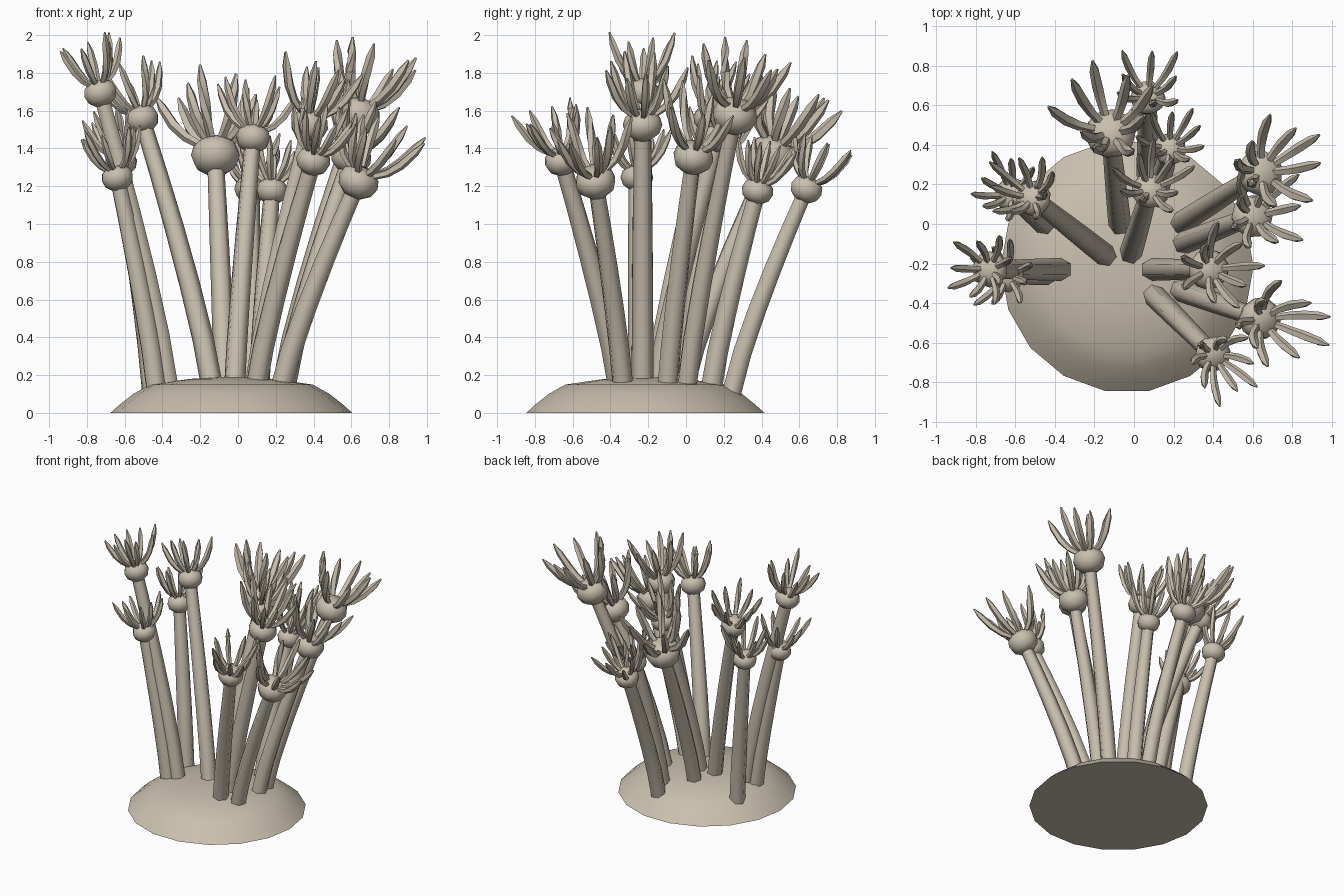
import bpy, bmesh, math, random
from mathutils import Vector

random.seed(7)
if "Cube" in bpy.data.objects:
    bpy.data.objects.remove(bpy.data.objects["Cube"], do_unlink=True)

stone = bpy.data.materials.new("pale_beige")
stone.use_nodes = True
colour = (0.58, 0.52, 0.42, 1)
stone.diffuse_color = colour
stone.node_tree.nodes["Principled BSDF"].inputs["Base Color"].default_value = colour


def finish(bm, name, angle):
    """Turn a bmesh into a smooth shaded object."""
    bmesh.ops.recalc_face_normals(bm, faces=bm.faces[:])
    mesh = bpy.data.meshes.new(name)
    bm.to_mesh(mesh)
    bm.free()
    mesh.materials.append(stone)
    obj = bpy.data.objects.new(name, mesh)
    bpy.context.collection.objects.link(obj)
    bpy.ops.object.select_all(action="DESELECT")
    obj.select_set(True)
    bpy.context.view_layer.objects.active = obj
    bpy.ops.object.shade_smooth_by_angle(angle=math.radians(angle))
    return obj


def tube(bm, points, radii, sides):
    """Skin rings of varying radius along a path, with closed ends."""
    rings = []
    for i, (p, r) in enumerate(zip(points, radii)):
        along = points[min(i + 1, len(points) - 1)] - points[max(i - 1, 0)]
        turn = along.to_track_quat("Z", "Y")
        ring = []
        for k in range(sides):
            a = math.tau * k / sides
            ring.append(bm.verts.new(p + turn @ Vector((r * math.cos(a), r * math.sin(a), 0))))
        rings.append(ring)
    for low, high in zip(rings, rings[1:]):
        for k in range(sides):
            n = (k + 1) % sides
            bm.faces.new((low[k], low[n], high[n], high[k]))
    bm.faces.new(rings[0][::-1])
    bm.faces.new(rings[-1])


# Low domed base
bm = bmesh.new()
dome = [(0.64, 0), (0.59, 0.045), (0.52, 0.1), (0.43, 0.15), (0.22, 0.18), (0.05, 0.19)]
tube(bm, [Vector((-0.035, -0.215, z)) for r, z in dome], [r for r, z in dome], 18)
finish(bm, "domed_base", 50)


def stalk(index, foot, head, size):
    """One leaning stem with a bulb and a crown of curved arms."""
    start, end = Vector((*foot, 0.1)), Vector(head)
    path = []
    for i in range(6):
        t = i / 5
        p = start.lerp(end, t ** 1.2)
        p.z = start.z + (end.z - start.z) * t
        path.append(p)
    bm = bmesh.new()
    tube(bm, path, [0.058, 0.057, 0.055, 0.052, 0.048, 0.044], 6)
    finish(bm, f"stem_{index}", 65)

    axis = (path[-1] - path[-2]).normalized()
    turn = axis.to_track_quat("Z", "Y")

    # Bulb
    bm = bmesh.new()
    profile = [(0.45, -0.8), (0.85, -0.5), (1, -0.05), (0.88, 0.35), (0.5, 0.65)]
    tube(bm, [end + axis * z * size for r, z in profile], [r * size for r, z in profile], 10)
    finish(bm, f"bulb_{index}", 50)

    # Arms, alternating wide and steep
    bm = bmesh.new()
    count = 9
    offset = random.uniform(0, math.tau)
    for k in range(count):
        a = offset + math.tau * (k + random.uniform(-0.2, 0.2)) / count
        spread = (1.08 if k % 2 == 0 else 0.8) * random.uniform(0.9, 1.1)
        tall = random.uniform(0.85, 1.05)
        points = []
        for out, up in [(0.4, 0.4), (1.0, 0.95), (1.4, 1.6), (1.75, 2.5), (1.95, 3.1)]:
            out *= spread
            local = Vector((out * math.cos(a), out * math.sin(a), up * tall))
            points.append(end + turn @ (local * size))
        tube(bm, points, [w * size for w in (0.16, 0.2, 0.23, 0.2, 0.05)], 5)
    finish(bm, f"arms_{index}", 50)


# Foot position, head position, bulb radius
stalks = [
    ((-0.07, -0.02), (-0.12, 0.46, 1.37), 0.13),
    ((0.07, 0.24), (0.07, 0.64, 1.19), 0.09),
    ((0.11, 0.13), (0.18, 0.38, 1.18), 0.085),
    ((-0.02, -0.16), (0.08, 0.17, 1.46), 0.093),
    ((0.23, 0), (0.64, 0.26, 1.58), 0.12),
    ((0.24, -0.1), (0.6, 0.04, 1.36), 0.11),
    ((0.08, -0.23), (0.38, -0.23, 1.53), 0.105),
    ((0.22, -0.33), (0.64, -0.48, 1.23), 0.11),
    ((0.09, -0.35), (0.4, -0.66, 1.34), 0.093),
    ((-0.13, -0.17), (-0.51, 0.13, 1.56), 0.092),
    ((-0.45, 0), (-0.62, 0.15, 1.33), 0.088),
    ((-0.36, -0.23), (-0.73, -0.23, 1.7), 0.092),
    ((-0.43, -0.25), (-0.64, -0.26, 1.25), 0.087),
]
for number, (foot, head, size) in enumerate(stalks, 1):
    stalk(number, foot, head, size)
